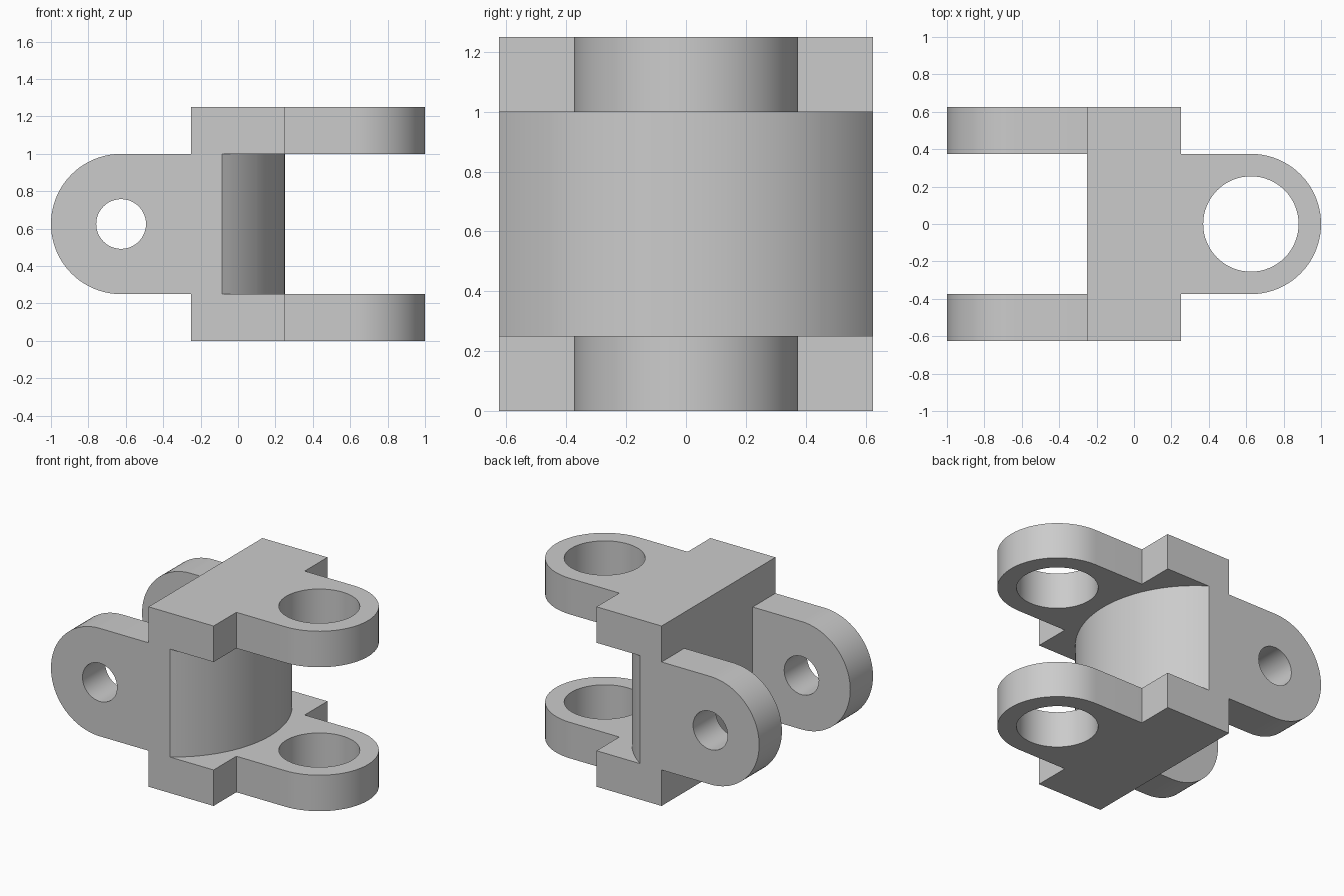
import bpy, bmesh, math
from mathutils import Matrix

if "Cube" in bpy.data.objects:
    bpy.data.objects.remove(bpy.data.objects["Cube"])

metal = bpy.data.materials.new("plain grey")
metal.diffuse_color = (0.6, 0.6, 0.6, 1)
metal.use_nodes = True
metal.node_tree.nodes["Principled BSDF"].inputs["Base Color"].default_value = metal.diffuse_color


def arc(cx, cy, r, a0, a1, n):
    """Points along an arc, angles in degrees, both ends included."""
    return [(cx + r * math.cos(math.radians(a0 + (a1 - a0) * i / n)),
             cy + r * math.sin(math.radians(a0 + (a1 - a0) * i / n))) for i in range(n + 1)]


def prism(name, loops, depth, matrix):
    """Extrude an outline, with optional hole loops, and place it."""
    bm = bmesh.new()
    edges = []
    for loop in loops:
        vs = [bm.verts.new((x, y, 0)) for x, y in loop]
        edges += [bm.edges.new((vs[i - 1], vs[i])) for i in range(len(vs))]
    bmesh.ops.triangle_fill(bm, edges=edges, use_beauty=True)
    ext = bmesh.ops.extrude_face_region(bm, geom=bm.faces[:], use_keep_orig=True)
    bmesh.ops.translate(bm, vec=(0, 0, depth),
                        verts=[g for g in ext["geom"] if isinstance(g, bmesh.types.BMVert)])
    bmesh.ops.recalc_face_normals(bm, faces=bm.faces[:])
    bm.transform(matrix)
    me = bpy.data.meshes.new(name)
    bm.to_mesh(me)
    bm.free()
    me.materials.append(metal)
    ob = bpy.data.objects.new(name, me)
    bpy.context.collection.objects.link(ob)
    return ob


# Core between the plates: square back, bulging front
half = math.degrees(math.asin(0.625 / 0.75))
core = [(-0.25, 0.625), (-0.25, -0.625)] + arc(-0.5, 0, 0.75, -half, half, 40)
body = prism("hinge_coupling", [core], 0.75, Matrix.Translation((0, 0, 0.25)))

# Plates, each with a rounded, bored lug
plate = ([(0.25, 0.625), (-0.25, 0.625), (-0.25, -0.625), (0.25, -0.625), (0.25, -0.375)]
         + arc(0.625, 0, 0.375, -90, 90, 40) + [(0.25, 0.375)])
plate_hole = arc(0.625, 0, 0.255, 0, 360, 64)[:-1]
parts = [prism("lug_plate", [plate, plate_hole], 0.25, Matrix.Translation((0, 0, z)))
         for z in (0, 1)]

# Upright arms with a pin hole
arm = [(-0.25, 1.0)] + arc(-0.625, 0.625, 0.375, 90, 270, 40) + [(-0.25, 0.25)]
arm_hole = arc(-0.625, 0.625, 0.133, 0, 360, 48)[:-1]
upright = Matrix.Rotation(math.pi / 2, 4, "X")
parts += [prism("pin_arm", [arm, arm_hole], 0.25, Matrix.Translation((0, y, 0)) @ upright)
          for y in (-0.375, 0.625)]

# Fuse everything into one solid
bpy.context.view_layer.objects.active = body
body.select_set(True)
for part in parts:
    mod = body.modifiers.new("fuse", "BOOLEAN")
    mod.operation, mod.solver, mod.object = "UNION", "EXACT", part
    bpy.ops.object.modifier_apply(modifier=mod.name)
    bpy.data.objects.remove(part)
bpy.ops.object.shade_smooth_by_angle(angle=math.radians(30))
